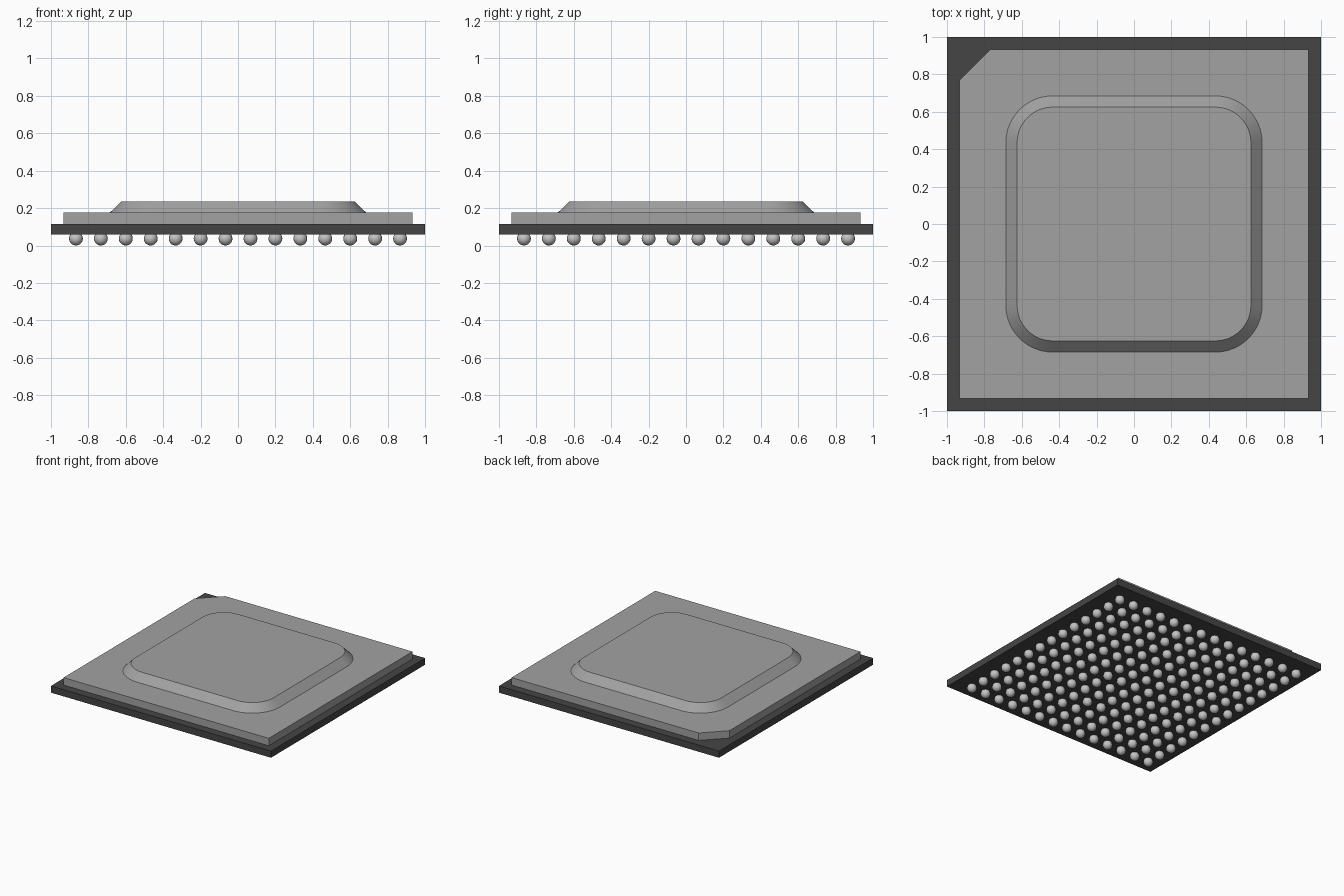
import bpy, bmesh, math
from mathutils import Matrix

cube = bpy.data.objects.get("Cube")
if cube:
    bpy.data.objects.remove(cube, do_unlink=True)


def make_material(name, value):
    mat = bpy.data.materials.new(name)
    mat.use_nodes = True
    color = (value, value, value, 1)
    mat.diffuse_color = color
    mat.node_tree.nodes["Principled BSDF"].inputs["Base Color"].default_value = color
    return mat


def finish(bm, name, mat, smooth=False):
    bmesh.ops.recalc_face_normals(bm, faces=bm.faces)
    mesh = bpy.data.meshes.new(name)
    bm.to_mesh(mesh)
    bm.free()
    mesh.materials.append(mat)
    obj = bpy.data.objects.new(name, mesh)
    bpy.context.collection.objects.link(obj)
    if smooth:
        bpy.ops.object.select_all(action='DESELECT')
        obj.select_set(True)
        bpy.context.view_layer.objects.active = obj
        bpy.ops.object.shade_smooth_by_angle(angle=math.radians(30))
    return obj


def loft(name, lower, upper, z0, z1, mat, smooth=False):
    """Closed solid between two outlines with the same point count."""
    bm = bmesh.new()
    a = [bm.verts.new((x, y, z0)) for x, y in lower]
    b = [bm.verts.new((x, y, z1)) for x, y in upper]
    bm.faces.new(a[::-1])
    bm.faces.new(b)
    n = len(a)
    for i in range(n):
        j = (i + 1) % n
        bm.faces.new((a[i], a[j], b[j], b[i]))
    return finish(bm, name, mat, smooth)


def rounded_square(half, radius, steps=12):
    c = half - radius
    points = []
    for k, (sx, sy) in enumerate([(1, 1), (-1, 1), (-1, -1), (1, -1)]):
        for i in range(steps + 1):
            t = math.pi / 2 * (k + i / steps)
            points.append((sx * c + radius * math.cos(t),
                           sy * c + radius * math.sin(t)))
    return points


board_mat = make_material("dark board", 0.06)
metal_mat = make_material("grey metal", 0.36)
solder_mat = make_material("light solder", 0.55)

# Square circuit board
square = [(-1, -1), (1, -1), (1, 1), (-1, 1)]
loft("board", square, square, 0.06, 0.115, board_mat)

# Metal plate with one cut corner at the back right
h, cut = 0.933, 0.165
plate = [(-h, -h), (h, -h), (h, h), (-h + cut, h), (-h, h - cut)]
loft("heat_plate", plate, plate, 0.115, 0.176, metal_mat)

# Raised lid with sloped, rounded rim
loft("raised_lid", rounded_square(0.685, 0.25), rounded_square(0.625, 0.19),
     0.176, 0.235, metal_mat, True)

# Grid of solder balls underneath
count, pitch, radius = 14, 0.1333, 0.037
bm = bmesh.new()
for i in range(count):
    for j in range(count):
        x, y = ((k - (count - 1) / 2) * pitch for k in (i, j))
        bmesh.ops.create_uvsphere(bm, u_segments=16, v_segments=10, radius=radius,
                                  matrix=Matrix.Translation((x, y, radius)))
finish(bm, "solder_balls", solder_mat, True)
